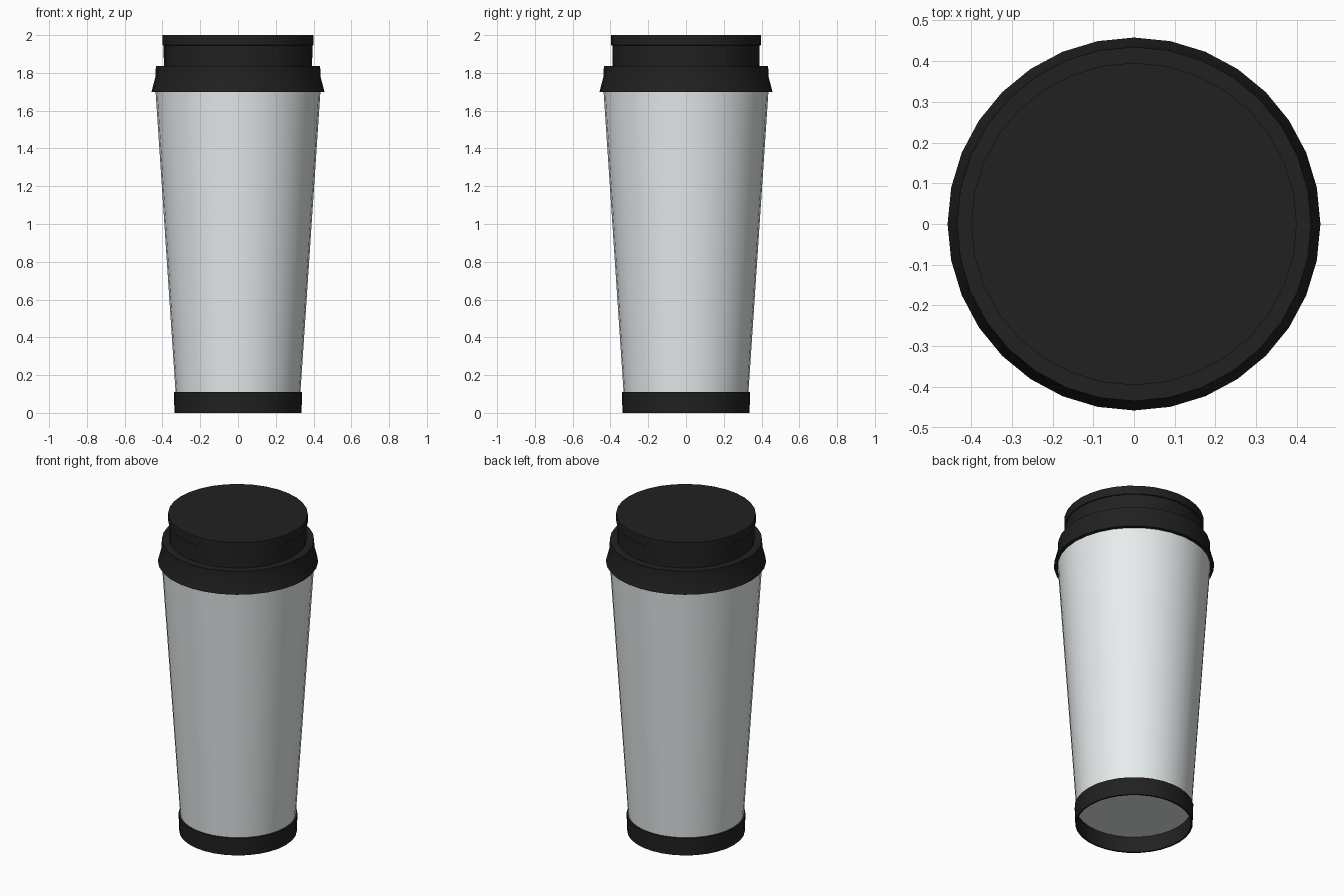
import bpy, bmesh
from math import cos, sin, tau, radians

if "Cube" in bpy.data.objects:
    bpy.data.objects.remove(bpy.data.objects["Cube"])


def material(name, rgb):
    m = bpy.data.materials.new(name)
    m.diffuse_color = (*rgb, 1)
    m.use_nodes = True
    m.node_tree.nodes["Principled BSDF"].inputs["Base Color"].default_value = m.diffuse_color
    return m


def lathe(name, profile, mat, sides=32, closed=False, y_scale=1.0):
    """Revolve (radius, z) points around z; radius 0 gives a pole."""
    bm = bmesh.new()
    rings = []
    for r, z in profile:
        if r == 0:
            rings.append([bm.verts.new((0, 0, z))] * sides)
        else:
            rings.append([bm.verts.new((r * cos(tau * i / sides),
                                        r * sin(tau * i / sides) * y_scale, z))
                          for i in range(sides)])
    pairs = list(zip(rings, rings[1:]))
    if closed:
        pairs.append((rings[-1], rings[0]))
    for a, b in pairs:
        for i in range(sides):
            j = (i + 1) % sides
            corners = list(dict.fromkeys((a[i], a[j], b[j], b[i])))
            bm.faces.new(corners)
    bmesh.ops.recalc_face_normals(bm, faces=bm.faces)
    mesh = bpy.data.meshes.new(name)
    bm.to_mesh(mesh)
    bm.free()
    ob = bpy.data.objects.new(name, mesh)
    bpy.context.collection.objects.link(ob)
    mesh.materials.append(mat)
    bpy.ops.object.select_all(action='DESELECT')
    ob.select_set(True)
    bpy.context.view_layer.objects.active = ob
    bpy.ops.object.shade_smooth_by_angle(angle=radians(30))
    return ob


steel = material("pale_steel", (0.80, 0.84, 0.84))
black = material("black_plastic", (0.015, 0.015, 0.015))

# Tapered cup, its floor recessed inside the foot band
lathe("cup_body", [(0, 0.10), (0.33, 0.10), (0.437, 1.71), (0, 1.71)], steel)

# Open foot band
lathe("foot_band", [(0.336, 0), (0.34, 0.11), (0.328, 0.11), (0.326, 0)],
      black, closed=True)

# Flared collar around the cup's mouth
lathe("lid_collar", [(0.434, 1.70), (0.458, 1.70), (0.437, 1.78),
                     (0.435, 1.837), (0.38, 1.837), (0.38, 1.72)],
      black, closed=True)

# Lid plug with a slightly wider cap
lathe("lid_cap", [(0, 1.80), (0.392, 1.80), (0.394, 1.945), (0.40, 1.947),
                  (0.40, 2.0), (0, 2.0)], black, y_scale=0.99)
